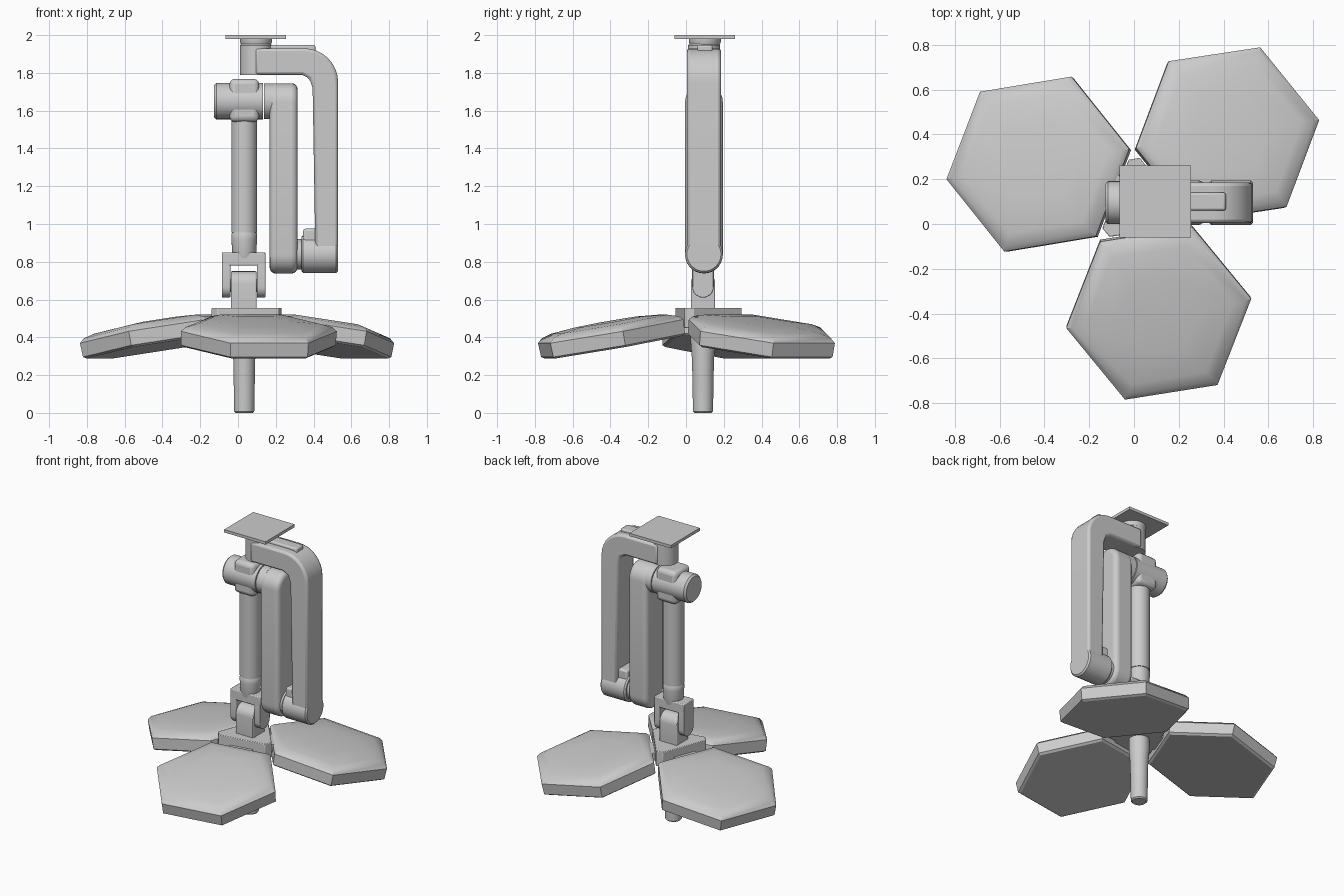
import bpy, bmesh, math
from mathutils import Matrix, Vector

if "Cube" in bpy.data.objects:
    bpy.data.objects.remove(bpy.data.objects["Cube"])

grey = bpy.data.materials.new("painted_grey")
grey.diffuse_color = (0.6, 0.6, 0.6, 1)
grey.use_nodes = True
grey.node_tree.nodes["Principled BSDF"].inputs["Base Color"].default_value = grey.diffuse_color
PX, PY = 0.033, 0.09          # axis of the lamp head
AY = 0.095                    # centre line of the arms


def finish(name, bm, bevel=0.0, seg=2, angle=35):
    bmesh.ops.recalc_face_normals(bm, faces=bm.faces)
    me = bpy.data.meshes.new(name)
    bm.to_mesh(me)
    bm.free()
    me.materials.append(grey)
    ob = bpy.data.objects.new(name, me)
    bpy.context.collection.objects.link(ob)
    bpy.ops.object.select_all(action='DESELECT')
    ob.select_set(True)
    bpy.context.view_layer.objects.active = ob
    if bevel:
        m = ob.modifiers.new("bevel", 'BEVEL')
        m.width, m.segments, m.limit_method = bevel, seg, 'ANGLE'
        m.angle_limit = math.radians(40)
    bpy.ops.object.shade_smooth_by_angle(angle=math.radians(angle))
    return ob


def prism(name, pts, vec, bevel=0.0, seg=2):
    """Extrude a closed outline along a vector."""
    bm = bmesh.new()
    f = bm.faces.new([bm.verts.new(p) for p in pts])
    r = bmesh.ops.extrude_face_region(bm, geom=[f])
    bmesh.ops.translate(bm, vec=vec, verts=[v for v in r['geom'] if isinstance(v, bmesh.types.BMVert)])
    return finish(name, bm, bevel, seg)


def box(name, x, y, z, bevel=0.0, seg=2):
    pts = [(x[0], y[0], z[0]), (x[1], y[0], z[0]), (x[1], y[1], z[0]), (x[0], y[1], z[0])]
    return prism(name, pts, (0, 0, z[1] - z[0]), bevel, seg)


def lathe(name, prof, origin, axis='Z', n=32):
    """Stack of rings (radius, height) along z or x."""
    bm = bmesh.new()
    rings = []
    for r, h in prof:
        ring = []
        for i in range(n):
            a = 2 * math.pi * i / n
            c, s = r * math.cos(a), r * math.sin(a)
            p = Vector((c, s, h)) if axis == 'Z' else Vector((h, c, s))
            ring.append(bm.verts.new(p + Vector(origin)))
        rings.append(ring)
    for a, b in zip(rings, rings[1:]):
        for i in range(n):
            bm.faces.new((a[i], a[(i + 1) % n], b[(i + 1) % n], b[i]))
    bm.faces.new(rings[0])
    bm.faces.new(rings[-1])
    return finish(name, bm)


def stadium(y, r, z0, z1, x, n=14):
    """Upright outline with round ends in the plane of constant x."""
    pts = []
    for cz, start in ((z1 - r, 0), (z0 + r, math.pi)):
        for i in range(n + 1):
            a = start + math.pi * i / n
            pts.append((x, y + r * math.cos(a), cz + r * math.sin(a)))
    return pts


# Ceiling plate and swivel
box("ceiling_plate", (-0.065, 0.255), (-0.06, 0.26), (1.98, 2.0))
lathe("ceiling_swivel", [(0.075, 1.94), (0.085, 1.965), (0.085, 1.985)], (0.095, 0.1, 0))
lathe("upper_arm_end", [(0.085, 1.79), (0.085, 1.945), (0.078, 1.952)], (0.095, AY, 0))

# Bent upper arm
outline = [(0.09, 1.79), (0.34, 1.79), (0.378, 1.77), (0.395, 1.72), (0.41, 0.84), (0.53, 0.84)]
for i in range(9):
    a = math.radians(90 * i / 8)
    outline.append((0.35 + 0.18 * math.cos(a), 1.75 + 0.18 * math.sin(a)))
outline.append((0.09, 1.93))
prism("upper_arm", [(x, 0.005, z) for x, z in outline], (0, 0.18, 0), 0.015, 2)
box("upper_arm_rib", (0.16, 0.41), (0.06, 0.14), (1.9, 1.947), 0.01)
box("elbow_neck", (0.345, 0.43), (0.03, 0.16), (0.84, 0.975), 0.012)
lathe("elbow", [(0.09, 0.335), (0.1, 0.345), (0.1, 0.52), (0.09, 0.53)], (0, AY, 0.84), 'X')
lathe("elbow_pin", [(0.08, 0.30), (0.08, 0.345)], (0, AY, 0.84), 'X')

# Straight lower arm
prism("lower_arm", stadium(AY, 0.1, 0.738, 1.745, 0.168), (0.147, 0, 0), 0.03, 4)
lathe("shoulder_pin", [(0.095, 0.138), (0.095, 0.19)], (0, AY, 1.65), 'X')

# Shoulder joint above the drop tube
lathe("shoulder_barrel", [(0.085, -0.128), (0.096, -0.115), (0.096, 0.132)], (0, AY, 1.65), 'X')
box("shoulder_block", (-0.045, 0.112), (0.01, 0.18), (1.54, 1.768), 0.028, 3)

# Drop tube with collar
lathe("drop_tube", [(0.068, 0.955), (0.068, 1.56)], (PX, PY, 0))
lathe("tube_collar", [(0.055, 0.81), (0.063, 0.84), (0.068, 0.92), (0.068, 0.945), (0.062, 0.957)], (PX, PY, 0))

# Fork and pivot lug
box("fork_bridge", (-0.085, 0.145), (0.033, 0.147), (0.78, 0.85), 0.006)
for side, x in (("left", -0.085), ("right", 0.1)):
    prism("fork_" + side, stadium(PY, 0.057, 0.61, 0.85, x), (0.045, 0, 0), 0.005)
lathe("pivot_pin", [(0.035, -0.07), (0.035, 0.13)], (0, PY, 0.675), 'X')
prism("pivot_lug", stadium(PY, 0.064, 0.46, 0.75, -0.037), (0.135, 0, 0), 0.005)

# Three-cornered hub
angles = [math.radians(a) for a in (-81, 39, 159)]
hub = []
for a in angles:
    for d in (-7, 7):
        t = a + math.radians(60 + d)
        hub.append((PX + 0.205 * math.cos(t), PY + 0.205 * math.sin(t), 0.45))
prism("hub", hub, (0, 0, 0.105), 0.004)


# Hexagonal lamp heads, tilted down and away from the hub
def lamp_head(name, ang):
    bm = bmesh.new()
    rings = []
    for s, h in ((0.95, -0.085), (0.99, -0.075), (1.0, 0.0), (0.94, 0.022), (0.8, 0.038), (0.45, 0.051)):
        rings.append([bm.verts.new((0.418 * s * math.cos(math.radians(30 + 60 * i)),
                                    0.418 * s * math.sin(math.radians(30 + 60 * i)), h)) for i in range(6)])
    for a, b in zip(rings, rings[1:]):
        for i in range(6):
            bm.faces.new((a[i], a[(i + 1) % 6], b[(i + 1) % 6], b[i]))
    bm.faces.new(rings[0])
    bm.faces.new(rings[-1])
    tf = (Matrix.Translation((PX, PY, 0)) @ Matrix.Rotation(ang, 4, 'Z')
          @ Matrix.Translation((0.495, 0, 0.432)) @ Matrix.Rotation(math.radians(10), 4, 'Y'))
    bmesh.ops.transform(bm, matrix=tf, verts=bm.verts)
    finish(name, bm, angle=32)


def bracket(name, ang):
    bm = bmesh.new()
    bmesh.ops.create_cube(bm, size=1, matrix=Matrix.Translation((PX, PY, 0)) @ Matrix.Rotation(ang, 4, 'Z')
                          @ Matrix.Translation((0.12, 0, 0.475)) @ Matrix.Diagonal((0.12, 0.16, 0.05, 1)))
    finish(name, bm)


for i, a in enumerate(angles):
    lamp_head("lamp_head_%d" % (i + 1), a)
    bracket("head_bracket_%d" % (i + 1), a)

# Central handle
lathe("handle", [(0.045, 0), (0.053, 0.008), (0.058, 0.28), (0.066, 0.38), (0.066, 0.46)], (PX, PY, 0))
